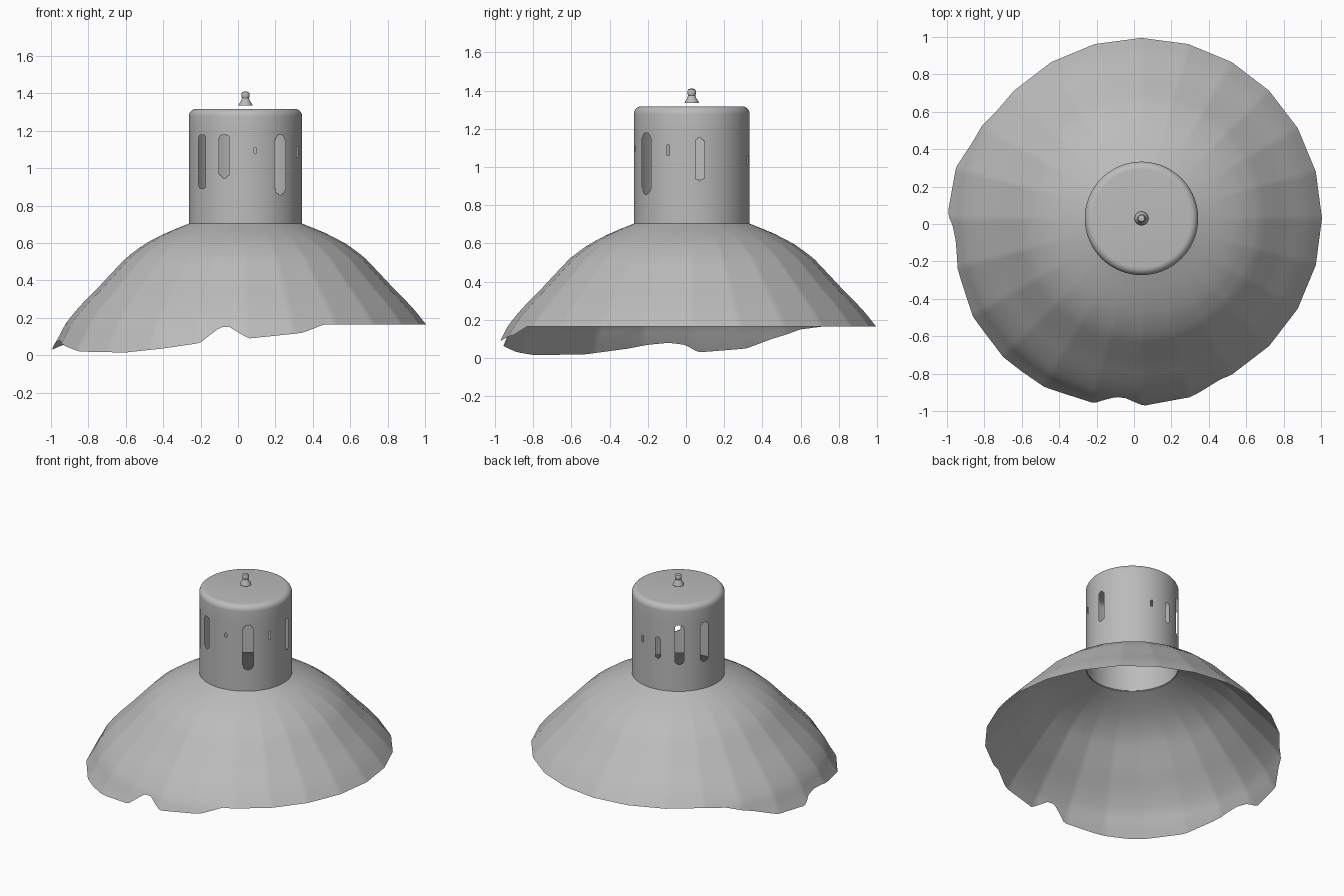
import bpy, bmesh, math

cube = bpy.data.objects.get("Cube")
if cube:
    bpy.data.objects.remove(cube)

AXIS = (0.04, 0.03)

metal = bpy.data.materials.new("grey metal")
metal.use_nodes = True
GREY = (0.5, 0.5, 0.5, 1)
metal.diffuse_color = GREY
metal.node_tree.nodes["Principled BSDF"].inputs["Base Color"].default_value = GREY


def lerp(points, x):
    """Piecewise linear lookup in sorted (x, y) pairs."""
    for (x0, y0), (x1, y1) in zip(points, points[1:]):
        if x <= x1:
            return y0 + (y1 - y0) * (x - x0) / (x1 - x0)
    return points[-1][1]


def revolve(name, rings, columns, place, keep=None, cap=False, angle=40):
    """Sweep rings around the lamp axis; place(ring, turn) gives radius, z."""
    bm = bmesh.new()
    grid = []
    for ring in rings:
        row = []
        for i in range(columns):
            a = math.tau * i / columns
            r, z = place(ring, a)
            row.append(bm.verts.new((AXIS[0] + r * math.cos(a),
                                     AXIS[1] + r * math.sin(a), z)))
        grid.append(row)
    for low, high in zip(grid, grid[1:]):
        for i in range(columns):
            j = (i + 1) % columns
            z = (low[i].co.z + high[i].co.z) / 2
            if keep is None or keep(math.tau * (i + 0.5) / columns, z):
                bm.faces.new((low[i], low[j], high[j], high[i]))
    if cap:
        bm.faces.new(grid[-1])
    bmesh.ops.delete(bm, geom=[v for v in bm.verts if not v.link_faces],
                     context='VERTS')
    mesh = bpy.data.meshes.new(name)
    bm.to_mesh(mesh)
    bm.free()
    mesh.materials.append(metal)
    obj = bpy.data.objects.new(name, mesh)
    bpy.context.collection.objects.link(obj)
    bpy.ops.object.select_all(action='DESELECT')
    obj.select_set(True)
    bpy.context.view_layer.objects.active = obj
    bpy.ops.object.shade_smooth_by_angle(angle=math.radians(angle))
    return obj


# Shade: flared panelled bowl whose rim is broken away on one side
PANELS = 24
FLARE = [(0.02, 1.045), (0.095, 1.0), (0.165, 0.965), (0.235, 0.91),
         (0.295, 0.855), (0.365, 0.785), (0.435, 0.72), (0.525, 0.635),
         (0.595, 0.54), (0.655, 0.425), (0.705, 0.30)]
RIM = [(0, .165), (135, .165), (144, .15), (155, .10), (164, .05), (178, .03),
       (182, .07), (187, .08), (193, .07), (199, .05), (212, .02), (232, .015),
       (244, .035), (256, .065), (259, .11), (262, .15), (265, .15),
       (268, .12), (271, .09), (288, .12), (296, .165), (360, .165)]


def shade_place(t, a):
    rim = lerp(RIM, math.degrees(a))
    z = rim + (0.705 - rim) * t
    step = math.tau / PANELS
    flat = math.cos(step / 2) / math.cos(a % step - step / 2)
    blend = min(1, (1 - t) * 4)          # round at the neck, panelled below
    return lerp(FLARE, z) * (1 + (flat - 1) * blend), z


revolve("shade", [i / 20 for i in range(21)], PANELS * 12, shade_place)

# Neck: open-bottomed tube with rounded top and worn vent slots
# slot: angle, bottom, top, width
SLOTS = [(308, .86, 1.18, .068), (336, 1.06, 1.12, .015),
         (8, .93, 1.15, .045), (75, 1.01, 1.06, .014),
         (99, .93, 1.08, .035), (126, .90, 1.18, .06),
         (159, .90, 1.18, .065), (220, .89, 1.18, .06),
         (248, .95, 1.18, .06), (280, 1.08, 1.11, .012)]
RADIUS, TOP, ROUND = 0.303, 1.318, 0.04


def solid(a, z):
    for deg, low, high, width in SLOTS:
        half = width / 2
        d = (a - math.radians(deg) + math.pi) % math.tau - math.pi
        over = max(low + half - z, z - high + half, 0)
        if math.hypot(d * RADIUS, over) < half:
            return False
    return True


neck = [(RADIUS, 0.70)] + [(RADIUS, 0.85 + 0.007 * i) for i in range(50)]
for i in range(7):
    b = math.pi / 2 * i / 6
    neck.append((RADIUS - ROUND * (1 - math.cos(b)),
                 TOP - ROUND * (1 - math.sin(b))))
revolve("neck", neck, 256, lambda ring, a: ring, solid, cap=True)

# Knob: small stem hovering over the cap
knob = [(0.001, 1.335), (0.037, 1.335), (0.036, 1.342), (0.024, 1.36),
        (0.019, 1.375), (0.022, 1.382), (0.022, 1.398), (0.017, 1.407),
        (0.008, 1.41)]
revolve("knob", knob, 24, lambda ring, a: ring, cap=True)
